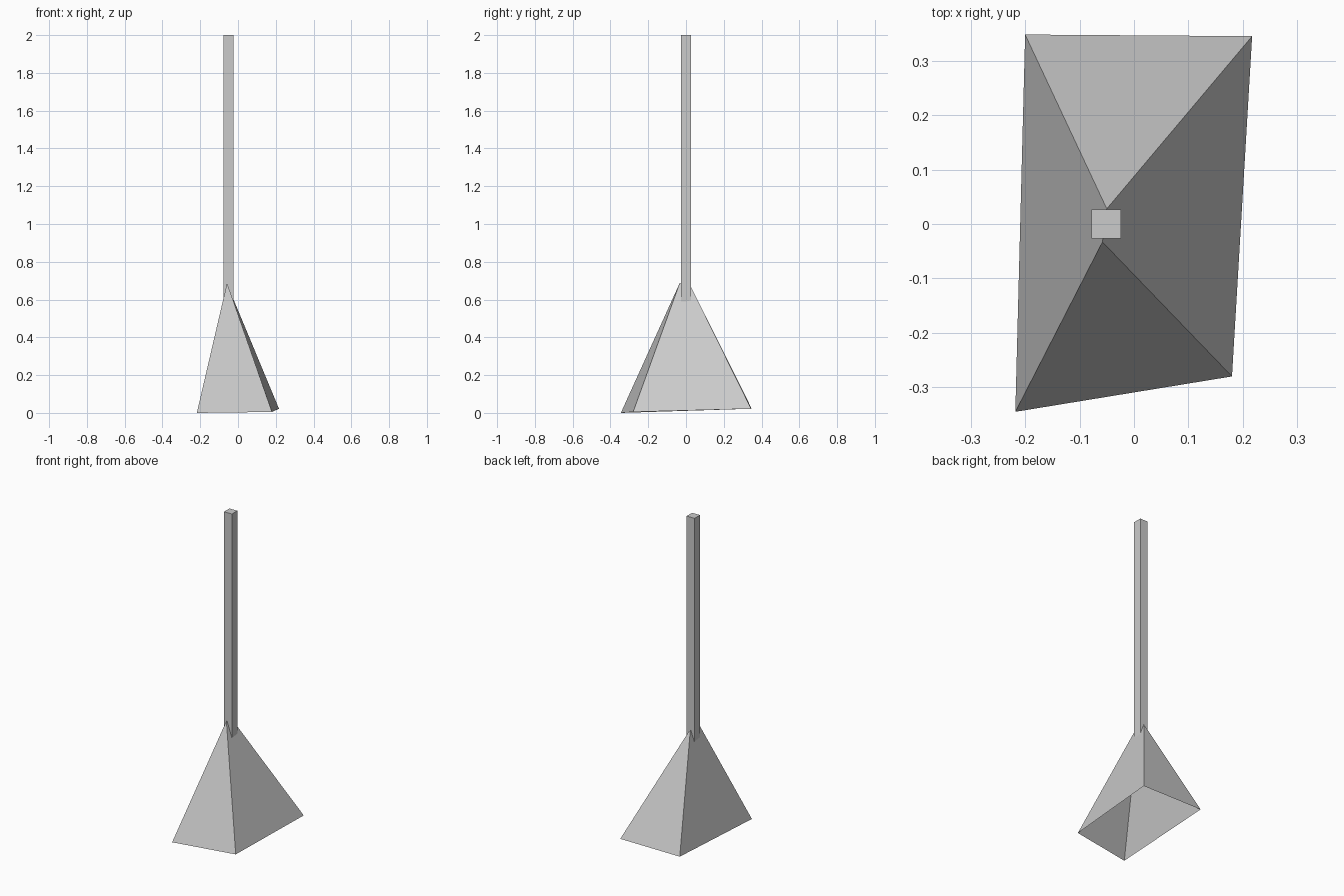
import bpy

if "Cube" in bpy.data.objects:
    bpy.data.objects.remove(bpy.data.objects["Cube"])


def mesh_object(name, verts, faces):
    mesh = bpy.data.meshes.new(name)
    mesh.from_pydata(verts, [], faces)
    mesh.update()
    obj = bpy.data.objects.new(name, mesh)
    bpy.context.collection.objects.link(obj)
    return obj


# Skewed hollow head: open rim at the bottom, short ridge at the top
rim = [(-0.218, -0.345, 0.0), (0.18, -0.28, 0.005), (0.217, 0.345, 0.022), (-0.20, 0.348, 0.022)]
ridge = [(-0.058, -0.033, 0.688), (-0.05, 0.028, 0.664)]
mesh_object("flared_head", rim + ridge,
            [(0, 1, 4), (1, 2, 5, 4), (2, 3, 5), (3, 0, 4, 5)])

# Square pole sunk into the head
bottom, top = 0.5, 2.0
bpy.ops.mesh.primitive_cube_add(size=1, location=(-0.051, 0, (bottom + top) / 2))
pole = bpy.context.object
pole.name = "pole"
pole.scale = (0.054, 0.054, top - bottom)
